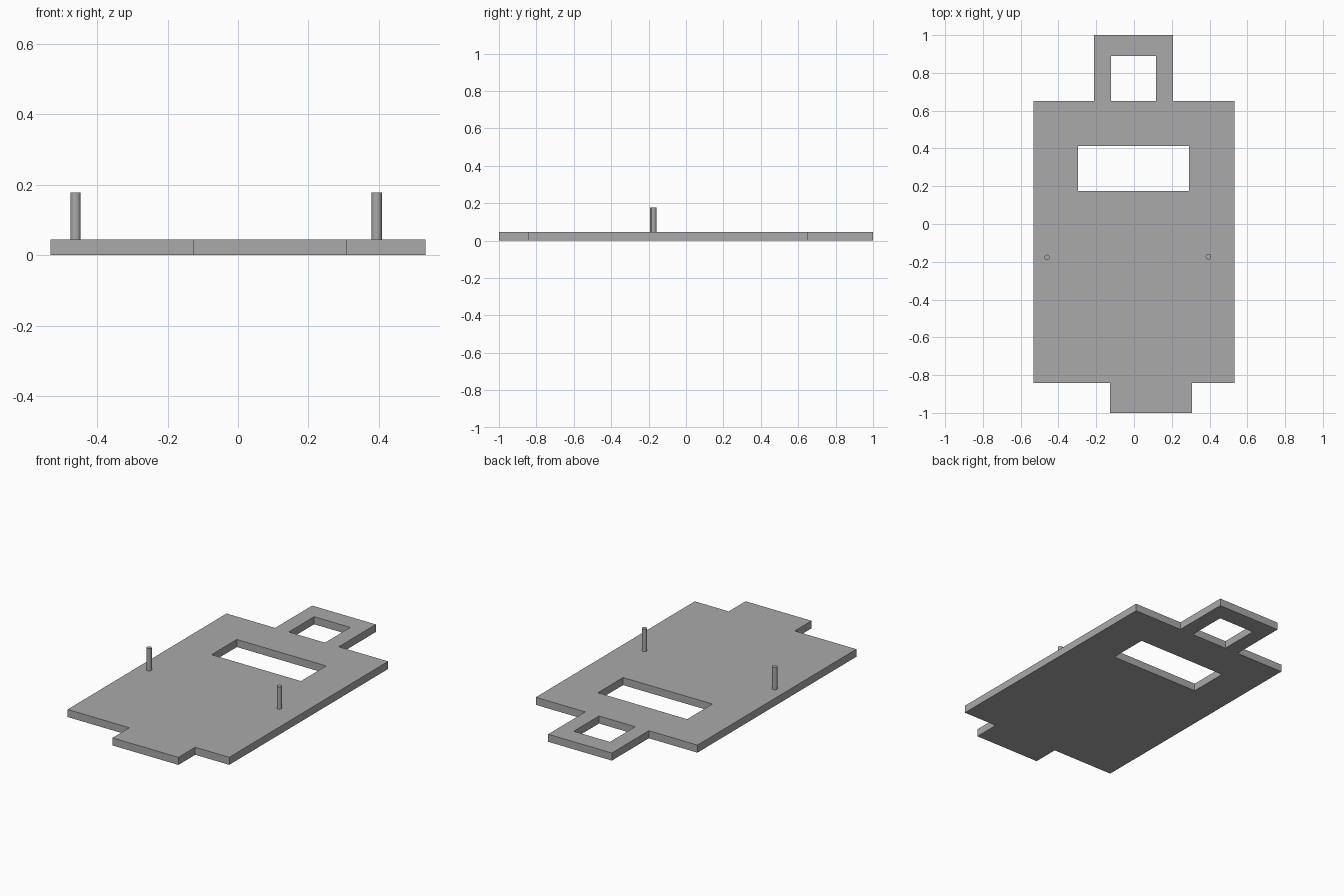
import bpy

THICK = 0.045

if "Cube" in bpy.data.objects:
    bpy.data.objects.remove(bpy.data.objects["Cube"], do_unlink=True)

grey = bpy.data.materials.new("plain grey")
grey.use_nodes = True
grey.diffuse_color = (0.4, 0.4, 0.4, 1)
grey.node_tree.nodes["Principled BSDF"].inputs["Base Color"].default_value = (0.4, 0.4, 0.4, 1)


def rectangle(x0, x1, y0, y1):
    return [(x0, y0), (x1, y0), (x1, y1), (x0, y1)]


def flat_plate(name, loops, thickness):
    """Fill the first loop, leave the others as holes, and give it thickness."""
    curve = bpy.data.curves.new(name, "CURVE")
    curve.dimensions = "2D"
    curve.fill_mode = "BOTH"
    curve.extrude = thickness / 2
    for loop in loops:
        spline = curve.splines.new("POLY")
        spline.points.add(len(loop) - 1)
        for point, (x, y) in zip(spline.points, loop):
            point.co = (x, y, 0, 1)
        spline.use_cyclic_u = True
    obj = bpy.data.objects.new(name, curve)
    bpy.context.collection.objects.link(obj)
    obj.location.z = thickness / 2
    bpy.ops.object.select_all(action="DESELECT")
    obj.select_set(True)
    bpy.context.view_layer.objects.active = obj
    bpy.ops.object.convert(target="MESH")
    obj = bpy.context.object
    obj.name = name
    # Weld the rims and face everything outward
    bpy.ops.object.mode_set(mode="EDIT")
    bpy.ops.mesh.select_all(action="SELECT")
    bpy.ops.mesh.remove_doubles(threshold=0.0005)
    bpy.ops.mesh.normals_make_consistent(inside=False)
    bpy.ops.object.mode_set(mode="OBJECT")
    bpy.ops.object.shade_flat()
    obj.data.materials.clear()
    obj.data.materials.append(grey)
    return obj


# Board with an off-centre front tab and a rear handle loop
side, back, front = 0.532, 0.652, -0.842
outline = [
    (-side, front), (-0.126, front), (-0.126, -1), (0.308, -1), (0.308, front),
    (side, front), (side, back), (0.207, back), (0.207, 1),
    (-0.212, 1), (-0.212, back), (-side, back),
]
slot = rectangle(-0.297, 0.291, 0.176, 0.413)
handle_hole = rectangle(-0.122, 0.116, back, 0.89)
flat_plate("base_plate", [outline, slot, handle_hole], THICK)

# Two upright pegs
PEG_TOP = 0.178
for name, x, y in (("right_peg", -0.461, -0.177), ("left_peg", 0.394, -0.173)):
    bpy.ops.mesh.primitive_cylinder_add(
        vertices=24, radius=0.0145, depth=PEG_TOP - THICK,
        location=(x, y, (PEG_TOP + THICK) / 2))
    peg = bpy.context.object
    peg.name = name
    peg.data.materials.append(grey)
    bpy.ops.object.shade_smooth_by_angle()
